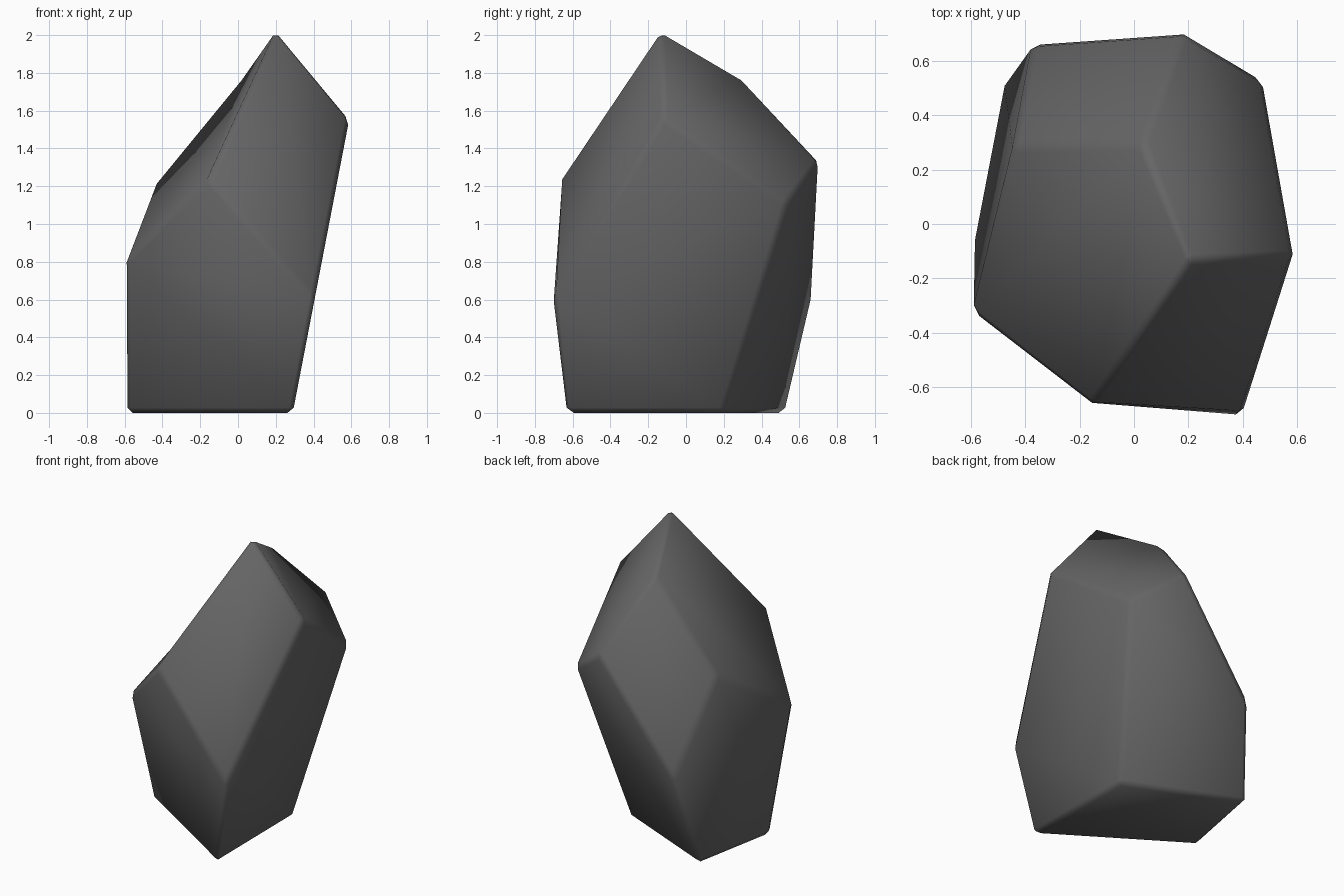
import bpy, bmesh

cube = bpy.data.objects.get("Cube")
if cube:
    bpy.data.objects.remove(cube, do_unlink=True)

# Stone colour
stone = bpy.data.materials.new("dark grey stone")
stone.use_nodes = True
colour = (0.13, 0.13, 0.13, 1)
stone.diffuse_color = colour
bsdf = stone.node_tree.nodes["Principled BSDF"]
bsdf.inputs["Base Color"].default_value = colour
bsdf.inputs["Roughness"].default_value = 0.9

# Corners of the boulder, from the foot to the peak
corners = {
    "foot_left": (-0.59, -0.08, 0),
    "foot_front": (0.29, -0.645, 0),
    "foot_right": (0.285, 0.2, 0),
    "foot_back": (-0.475, 0.53, 0),
    "waist_front": (0.405, -0.705, 0.6),
    "waist_left": (-0.595, -0.33, 0.81),
    "waist_back": (-0.37, 0.67, 0.61),
    "brow": (-0.155, -0.67, 1.235),
    "shoulder_left": (-0.445, 0.29, 1.205),
    "shoulder_back": (0.18, 0.71, 1.34),
    "shoulder_right": (0.475, 0.535, 1.11),
    "shoulder_front": (0.592, -0.12, 1.565),
    "crest": (0.03, 0.3, 1.77),
    "peak": (0.205, -0.135, 2.034),
}

# Broad facets, each named by the corners around it
facets = [
    "peak crest shoulder_left waist_left brow",
    "peak brow waist_front shoulder_front",
    "peak shoulder_front shoulder_right shoulder_back crest",
    "crest shoulder_back waist_back shoulder_left",
    "shoulder_front waist_front foot_front foot_right shoulder_right",
    "shoulder_back shoulder_right foot_right foot_back waist_back",
    "brow waist_left foot_left foot_front waist_front",
    "waist_left shoulder_left waist_back foot_back foot_left",
    "foot_left foot_back foot_right foot_front",
]

bm = bmesh.new()
verts = {name: bm.verts.new(co) for name, co in corners.items()}
for facet in facets:
    bm.faces.new([verts[name] for name in facet.split()])
bmesh.ops.recalc_face_normals(bm, faces=bm.faces[:])

# Chipped edges
bmesh.ops.bevel(bm, geom=bm.edges[:], offset=0.028, offset_type='OFFSET',
                segments=1, profile=0.5, affect='EDGES', clamp_overlap=True)
for f in bm.faces:
    f.smooth = True

mesh = bpy.data.meshes.new("boulder")
bm.to_mesh(mesh)
bm.free()
mesh.materials.append(stone)
boulder = bpy.data.objects.new("boulder", mesh)
bpy.context.collection.objects.link(boulder)
